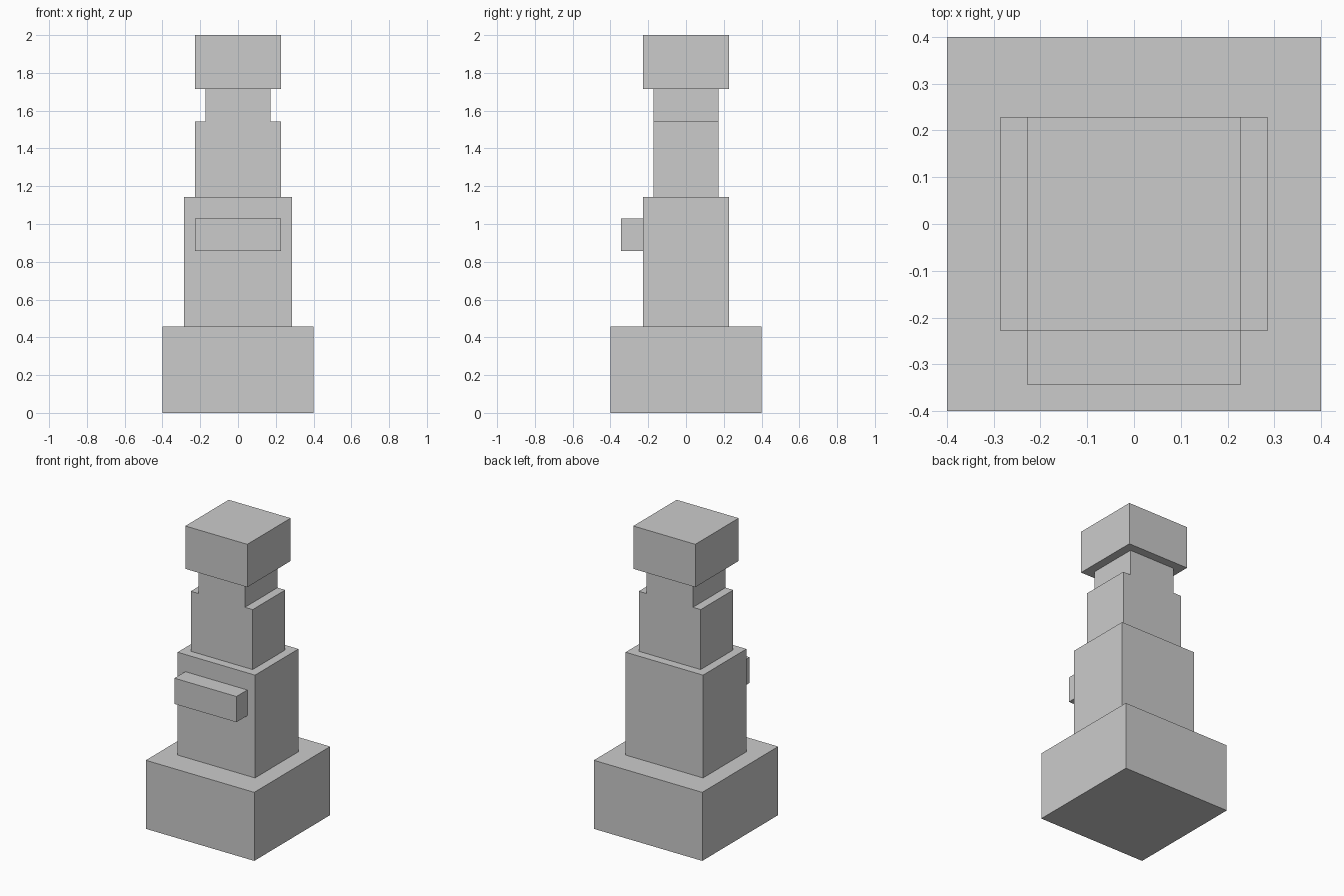
import bpy
import bmesh
from mathutils import Matrix, Vector

if "Cube" in bpy.data.objects:
    bpy.data.objects.remove(bpy.data.objects["Cube"])

U = 2 / 35  # the model sits on a 35-unit-high grid

grey = bpy.data.materials.new("plain grey")
grey.diffuse_color = (0.6, 0.6, 0.6, 1)
grey.use_nodes = True
grey.node_tree.nodes["Principled BSDF"].inputs["Base Color"].default_value = grey.diffuse_color


def box(name, width, depth, z0, z1, y=0):
    """Box centred on x, between heights z0 and z1, in grid units."""
    bm = bmesh.new()
    size = Vector((width, depth, z1 - z0)) * U
    centre = Vector((0, y, (z0 + z1) / 2)) * U
    bmesh.ops.create_cube(bm, size=1, matrix=Matrix.LocRotScale(centre, None, size))
    mesh = bpy.data.meshes.new(name)
    bm.to_mesh(mesh)
    bm.free()
    mesh.materials.append(grey)
    bpy.context.collection.objects.link(bpy.data.objects.new(name, mesh))


box("base", 14, 14, 0, 8)
box("body", 10, 8, 8, 20)
box("front_bar", 8, 2, 15, 18, y=-5)
box("chest", 8, 6, 20, 27)
box("neck", 6, 6, 27, 30)
box("head", 8, 8, 30, 35)
